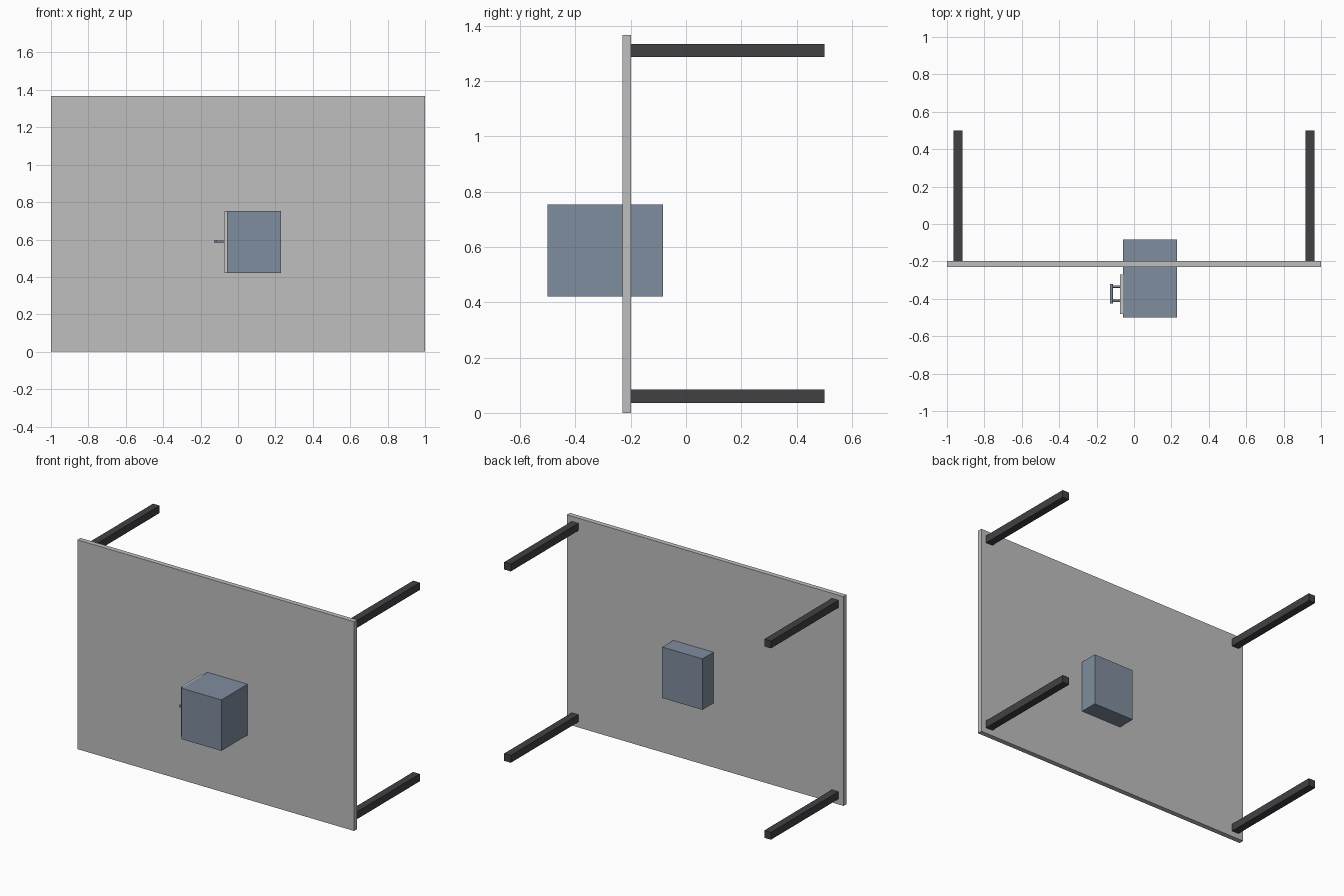
import bpy
import math

cube = bpy.data.objects.get("Cube")
if cube:
    bpy.data.objects.remove(cube, do_unlink=True)


def material(name, rgb):
    mat = bpy.data.materials.new(name)
    mat.use_nodes = True
    color = (*rgb, 1.0)
    mat.diffuse_color = color
    mat.node_tree.nodes["Principled BSDF"].inputs["Base Color"].default_value = color
    return mat


def box(name, low, high, mat):
    """Axis-aligned box between two corners."""
    centre = [(a + b) / 2 for a, b in zip(low, high)]
    bpy.ops.mesh.primitive_cube_add(size=1, location=centre)
    ob = bpy.context.object
    ob.name = name
    ob.scale = [b - a for a, b in zip(low, high)]
    bpy.ops.object.transform_apply(location=False, rotation=False, scale=True)
    ob.data.materials.append(mat)
    return ob


def rod(name, centre, radius, length, rotation, mat):
    bpy.ops.mesh.primitive_cylinder_add(vertices=16, radius=radius, depth=length,
                                        location=centre, rotation=rotation)
    ob = bpy.context.object
    ob.name = name
    ob.data.materials.append(mat)
    bpy.ops.object.shade_smooth_by_angle()
    return ob


grey = material("light grey", (0.52, 0.52, 0.52))
charcoal = material("charcoal", (0.053, 0.053, 0.06))
blue = material("slate blue", (0.216, 0.266, 0.342))
cream = material("pale cream", (0.6, 0.58, 0.53))

# Upright table top
box("table_top", (-1, -0.23, 0), (1, -0.198, 1.367), grey)

# Four legs pointing backwards
for side, x in (("right", -0.94), ("left", 0.94)):
    for level, z in (("lower", 0.06), ("upper", 1.31)):
        box(f"{side}_{level}_leg", (x - 0.024, -0.198, z - 0.024),
            (x + 0.024, 0.5, z + 0.024), charcoal)

# Drawer body passing through the top
box("drawer_body", (-0.06, -0.5, 0.42), (0.23, -0.083, 0.753), blue)

# Drawer front with its pull handle on the right side
box("drawer_front", (-0.075, -0.48, 0.425), (-0.06, -0.27, 0.75), cream)
rod("handle_bar", (-0.121, -0.373, 0.59), 0.008, 0.106, (math.pi / 2, 0, 0), blue)
for name, y in (("front", -0.411), ("back", -0.335)):
    rod(f"{name}_handle_post", (-0.097, y, 0.59), 0.006, 0.046,
        (0, math.pi / 2, 0), blue)
